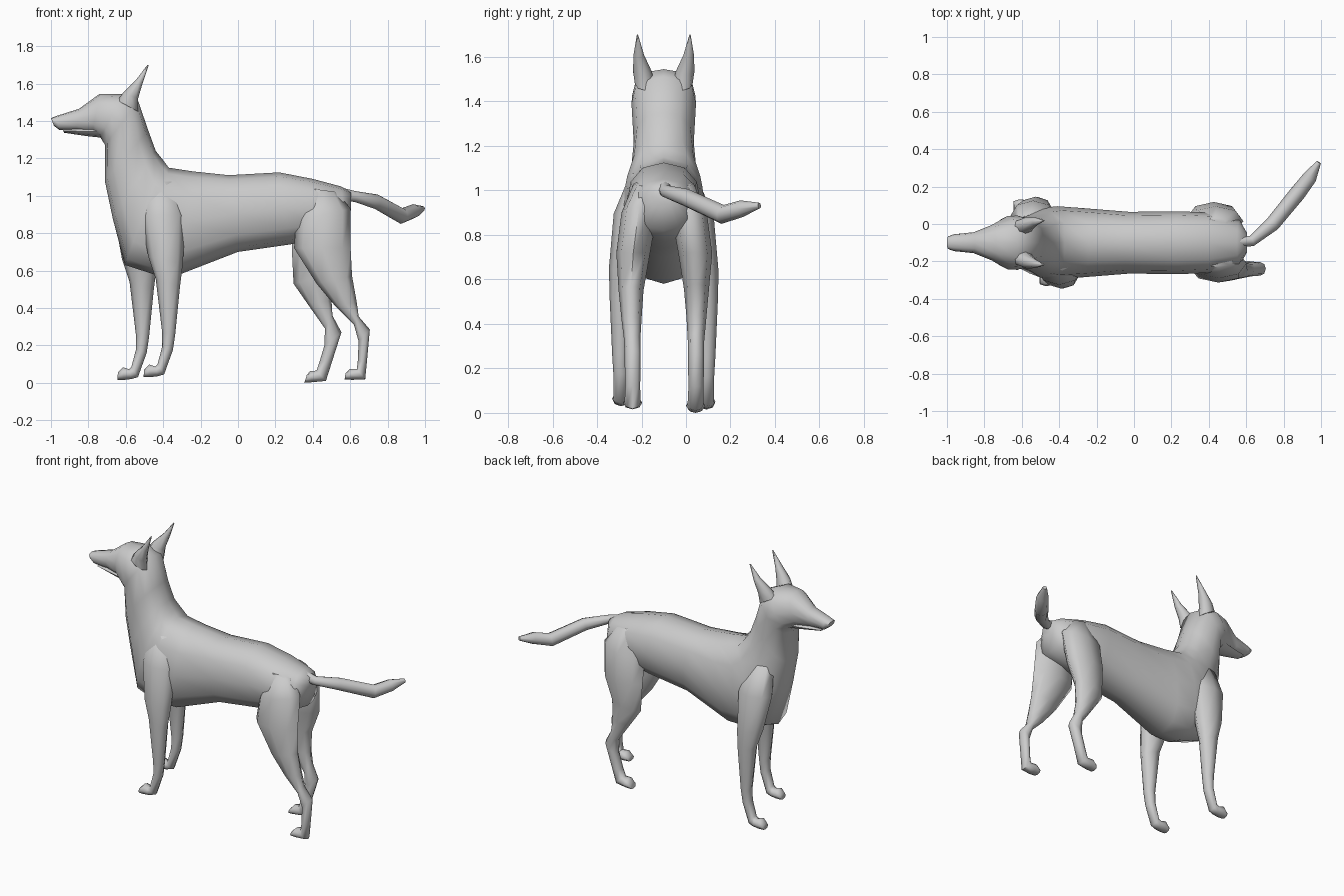
import bpy, bmesh, math
from mathutils import Vector

MID = -0.10   # the body's plane of symmetry in y


def loft(name, rings, sides=8, power=1.0, angle=70):
    """Skin a closed tube through rings given as (centre, half axis u, half axis v)."""
    bm = bmesh.new()
    loops = []
    for c, u, v in rings:
        loop = []
        for i in range(sides):
            a = 2 * math.pi * i / sides
            p, q = math.cos(a), math.sin(a)
            p = math.copysign(abs(p) ** power, p)
            q = math.copysign(abs(q) ** power, q)
            loop.append(bm.verts.new(c + u * p + v * q))
        loops.append(loop)
    for a, b in zip(loops, loops[1:]):
        for i in range(sides):
            j = (i + 1) % sides
            bm.faces.new((a[i], a[j], b[j], b[i]))
    bm.faces.new(loops[0])
    bm.faces.new(loops[-1])
    bmesh.ops.recalc_face_normals(bm, faces=bm.faces)
    me = bpy.data.meshes.new(name)
    bm.to_mesh(me)
    bm.free()
    ob = bpy.data.objects.new(name, me)
    bpy.context.collection.objects.link(ob)
    bpy.ops.object.select_all(action='DESELECT')
    ob.select_set(True)
    bpy.context.view_layer.objects.active = ob
    bpy.ops.object.shade_smooth_by_angle(angle=math.radians(angle))
    return ob


def side_rings(table, side=0, dx=0, dz=0):
    """Rows: upper/front x,z, lower/rear x,z, half width, sideways offset."""
    rings = []
    for x1, z1, x2, z2, w, *off in table:
        y = MID + side * (off[0] if off else 0)
        a, b = Vector((x1 + dx, y, z1 + dz)), Vector((x2 + dx, y, z2 + dz))
        rings.append(((a + b) / 2, (a - b) / 2, Vector((0, w, 0))))
    return rings


# Torso, neck and head in one skin, from rump to nose
torso = [
    (0.605, 1.02, 0.605, 0.93, 0.05),
    (0.55, 1.05, 0.58, 0.82, 0.12),
    (0.40, 1.09, 0.42, 0.77, 0.16),
    (0.22, 1.125, 0.28, 0.74, 0.168),
    (-0.05, 1.11, 0.00, 0.70, 0.165),
    (-0.24, 1.13, -0.31, 0.58, 0.185),
    (-0.37, 1.15, -0.45, 0.58, 0.195),
    (-0.40, 1.19, -0.605, 0.63, 0.185),
    (-0.44, 1.24, -0.67, 0.88, 0.15),
    (-0.48, 1.35, -0.712, 1.08, 0.135),
    (-0.535, 1.51, -0.71, 1.27, 0.145),
    (-0.62, 1.545, -0.735, 1.31, 0.142),
    (-0.74, 1.545, -0.78, 1.335, 0.095),
    (-0.85, 1.465, -0.865, 1.348, 0.056),
    (-0.97, 1.427, -0.955, 1.352, 0.045),
    (-1.00, 1.415, -0.985, 1.375, 0.034),
]
loft("torso_neck_head", side_rings(torso), sides=12, power=0.85)

# Lower jaw, leaving the mouth line above it
jaw = [
    (-0.72, 1.38, -0.735, 1.311, 0.08),
    (-0.80, 1.37, -0.80, 1.318, 0.062),
    (-0.87, 1.362, -0.87, 1.328, 0.045),
    (-0.94, 1.358, -0.93, 1.337, 0.030),
]
loft("lower_jaw", side_rings(jaw))

# Ears
ear = [
    (-0.645, 1.51, -0.535, 1.45, 0.045, 0.085),
    (-0.615, 1.55, -0.534, 1.52, 0.042, 0.096),
    (-0.545, 1.62, -0.512, 1.595, 0.024, 0.112),
    (-0.484, 1.70, -0.478, 1.697, 0.003, 0.118),
]
for side, tag in ((-1, "near"), (1, "far")):
    loft("ear_" + tag, side_rings(ear, side))

# Front legs: same shape, the near one set back a step
front_leg = [
    (-0.64, 1.06, -0.47, 1.06, 0.055, 0.095),
    (-0.66, 0.88, -0.42, 0.88, 0.080, 0.145),
    (-0.62, 0.66, -0.435, 0.62, 0.066, 0.180),
    (-0.58, 0.54, -0.45, 0.50, 0.050, 0.194),
    (-0.545, 0.25, -0.475, 0.25, 0.037, 0.195),
    (-0.545, 0.18, -0.488, 0.16, 0.034, 0.193),
    (-0.570, 0.085, -0.535, 0.030, 0.033, 0.192),
    (-0.582, 0.072, -0.57, 0.020, 0.036, 0.192),
    (-0.615, 0.083, -0.612, 0.015, 0.040, 0.192),
    (-0.642, 0.055, -0.645, 0.016, 0.030, 0.192),
]
loft("front_leg_far", side_rings(front_leg, 1))
loft("front_leg_near", side_rings(front_leg, -1, 0.14, 0.015))

# Hind legs: each with its own stride
hind_near = [
    (0.38, 1.04, 0.53, 1.02, 0.050, 0.085),
    (0.31, 0.87, 0.602, 0.93, 0.080, 0.110),
    (0.30, 0.72, 0.602, 0.72, 0.076, 0.137),
    (0.42, 0.53, 0.610, 0.57, 0.056, 0.147),
    (0.52, 0.41, 0.635, 0.43, 0.045, 0.145),
    (0.62, 0.31, 0.645, 0.355, 0.037, 0.142),
    (0.645, 0.22, 0.705, 0.285, 0.036, 0.140),
    (0.64, 0.11, 0.690, 0.12, 0.034, 0.140),
    (0.635, 0.075, 0.680, 0.018, 0.036, 0.140),
    (0.60, 0.075, 0.610, 0.016, 0.043, 0.140),
    (0.575, 0.052, 0.570, 0.018, 0.034, 0.140),
]
hind_far = [
    (0.36, 1.04, 0.51, 1.02, 0.050, 0.085),
    (0.29, 0.87, 0.585, 0.91, 0.080, 0.115),
    (0.288, 0.71, 0.565, 0.72, 0.076, 0.142),
    (0.297, 0.53, 0.51, 0.58, 0.056, 0.147),
    (0.37, 0.425, 0.50, 0.44, 0.045, 0.147),
    (0.465, 0.29, 0.505, 0.36, 0.037, 0.145),
    (0.462, 0.20, 0.553, 0.27, 0.036, 0.145),
    (0.435, 0.11, 0.505, 0.12, 0.034, 0.145),
    (0.42, 0.065, 0.470, 0.010, 0.036, 0.143),
    (0.385, 0.062, 0.395, 0.003, 0.043, 0.143),
    (0.368, 0.042, 0.355, 0.000, 0.034, 0.143),
]
loft("hind_leg_near", side_rings(hind_near, -1))
loft("hind_leg_far", side_rings(hind_far, 1))

# Tail: a tube swept along a bent path, radius last
path = [
    (0.50, -0.10, 1.02, 0.035),
    (0.63, -0.09, 0.995, 0.029),
    (0.74, 0.00, 0.968, 0.040),
    (0.875, 0.165, 0.892, 0.043),
    (0.94, 0.25, 0.918, 0.038),
    (0.988, 0.33, 0.932, 0.013),
]
pts = [Vector(p[:3]) for p in path]
rings = []
for i, p in enumerate(pts):
    d = (pts[min(i + 1, len(pts) - 1)] - pts[max(i - 1, 0)]).normalized()
    v = d.cross(Vector((0, 0, 1))).normalized()
    rings.append((p, v.cross(d) * path[i][3], v * path[i][3]))
loft("tail", rings)
